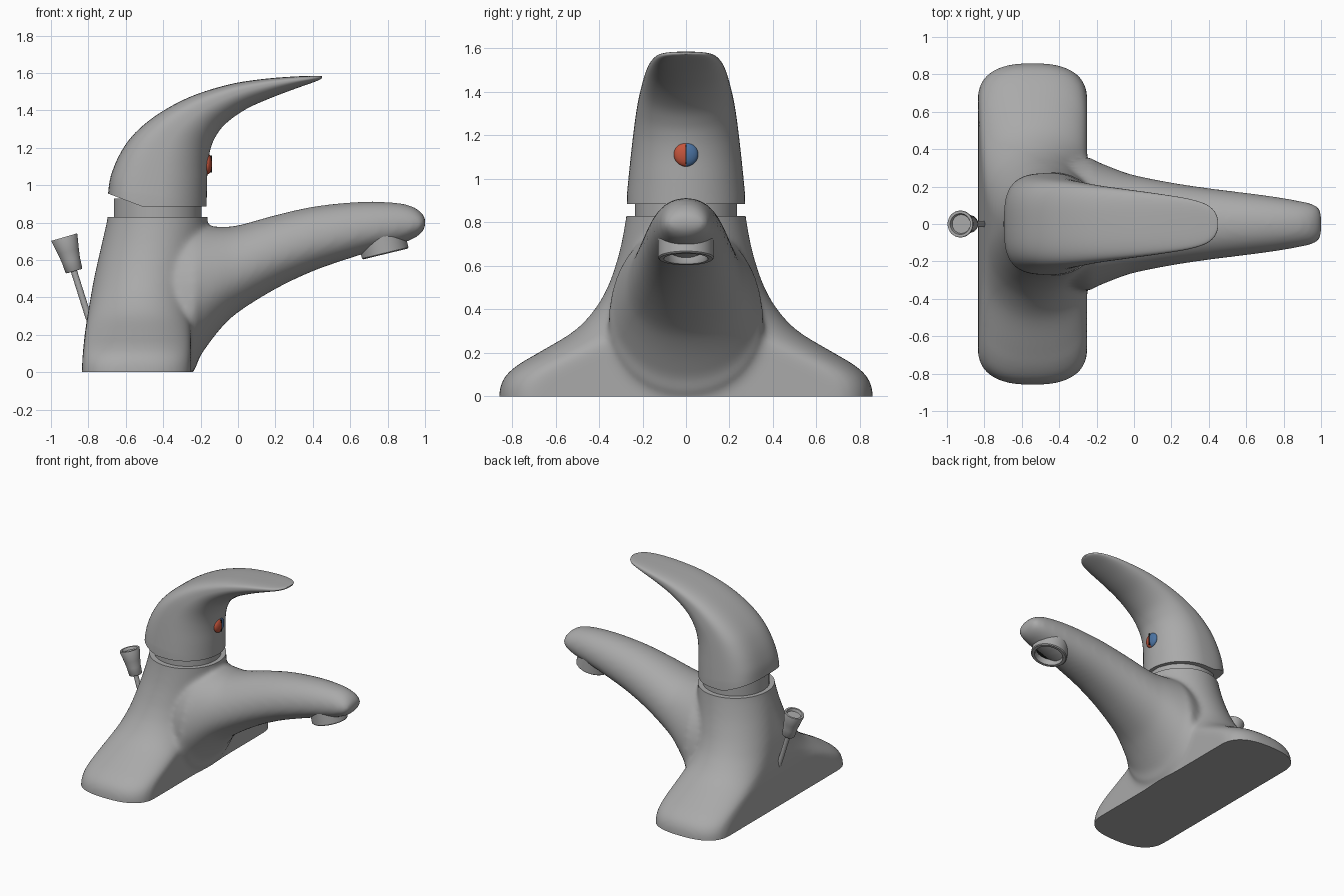
import bpy, bmesh, math
from mathutils import Vector, Matrix

if "Cube" in bpy.data.objects:
    bpy.data.objects.remove(bpy.data.objects["Cube"])


def material(name, rgb):
    m = bpy.data.materials.new(name)
    m.diffuse_color = (*rgb, 1)
    m.use_nodes = True
    m.node_tree.nodes["Principled BSDF"].inputs["Base Color"].default_value = m.diffuse_color
    return m


METAL = material("satin grey", (0.40, 0.40, 0.40))
RED = material("hot red", (0.55, 0.09, 0.045))
BLUE = material("cold blue", (0.07, 0.17, 0.36))
DARK = material("dark opening", (0.012, 0.014, 0.012))


def add_object(name, bm, mats=(METAL,), angle=40):
    bmesh.ops.recalc_face_normals(bm, faces=bm.faces)
    me = bpy.data.meshes.new(name)
    bm.to_mesh(me)
    bm.free()
    for m in mats:
        me.materials.append(m)
    ob = bpy.data.objects.new(name, me)
    bpy.context.collection.objects.link(ob)
    shade(ob, angle)
    return ob


def shade(ob, angle=40):
    bpy.ops.object.select_all(action='DESELECT')
    ob.select_set(True)
    bpy.context.view_layer.objects.active = ob
    bpy.ops.object.shade_smooth_by_angle(angle=math.radians(angle))


def smooth_rows(rows, steps=5):
    """Catmull-Rom interpolation of rows of numbers."""
    out, last = [], len(rows) - 1
    for i in range(last):
        p0, p1, p2, p3 = (rows[min(max(j, 0), last)] for j in (i - 1, i, i + 1, i + 2))
        for s in range(steps):
            t = s / steps
            out.append([0.5 * (2 * b + (c - a) * t + (2 * a - 5 * b + 4 * c - d) * t * t
                               + (3 * b - a - 3 * c + d) * t ** 3)
                        for a, b, c, d in zip(p0, p1, p2, p3)])
    return out + [list(rows[-1])]


def power(v, n):
    return math.copysign(abs(v) ** (2 / n), v)


def angles(n=64):
    return [(i + 0.5) * math.tau / n for i in range(n)]


def loft(bm, rings):
    rows = [[bm.verts.new(p) for p in r] for r in rings]
    n = len(rows[0])
    for a, b in zip(rows, rows[1:]):
        for i in range(n):
            bm.faces.new((a[i], a[(i + 1) % n], b[(i + 1) % n], b[i]))
    bm.faces.new(rows[0])
    bm.faces.new(rows[-1])


def lathe(name, profile, origin, axis, mats=(METAL,), dark_from=None):
    """Turn (radius, height) points about an axis; faces past dark_from are dark."""
    bm = bmesh.new()
    loft(bm, [[(r * math.cos(t), r * math.sin(t), h) for t in angles(40)] for r, h in profile])
    if dark_from is not None:
        bm.faces.ensure_lookup_table()
        for f in bm.faces[dark_from * 40:]:
            f.material_index = 1
        bm.faces[(len(profile) - 1) * 40].material_index = 0
    rot = Vector((0, 0, 1)).rotation_difference(Vector(axis)).to_matrix().to_4x4()
    bm.transform(Matrix.Translation(origin) @ rot)
    return add_object(name, bm, mats)


# Body: winged base rising to a round neck (z, back x, front x, half length, end depth, roundness)
base = [(-0.06, -0.837, -0.25, 0.86, 0.20, 2.5), (0, -0.835, -0.25, 0.86, 0.20, 2.5),
        (0.05, -0.833, -0.25, 0.852, 0.20, 2.5), (0.10, -0.83, -0.25, 0.825, 0.21, 2.4),
        (0.15, -0.825, -0.25, 0.765, 0.23, 2.3), (0.20, -0.82, -0.25, 0.68, 0.25, 2.2),
        (0.30, -0.805, -0.25, 0.515, 0.28, 2.1), (0.40, -0.788, -0.24, 0.42, 0.29, 2.0),
        (0.50, -0.77, -0.22, 0.362, 0.29, 2.0), (0.60, -0.748, -0.195, 0.325, 0.285, 2.0),
        (0.70, -0.725, -0.175, 0.298, 0.28, 2.0), (0.83, -0.697, -0.163, 0.275, 0.272, 2.0),
        (0.92, -0.69, -0.163, 0.268, 0.266, 2.0)]
rings = []
for z, xb, xf, hy, d, n in smooth_rows(base, 4):
    cx, rx = (xb + xf) / 2, (xf - xb) / 2
    d = min(d, hy)
    rings.append([(cx + rx * power(math.cos(t), n),
                   d * power(math.sin(t), n) + math.copysign(hy - d, math.sin(t)), z)
                  for t in angles()])
bm = bmesh.new()
loft(bm, rings)

# Spout (x, underside z, top z, half width)
spout = [(-0.50, -0.05, 0.76, 0.30), (-0.26, -0.01, 0.785, 0.355), (-0.20, 0.09, 0.785, 0.335),
         (-0.10, 0.225, 0.778, 0.295), (0.0, 0.32, 0.785, 0.262), (0.2, 0.445, 0.84, 0.222),
         (0.4, 0.54, 0.885, 0.192), (0.6, 0.61, 0.908, 0.167), (0.75, 0.655, 0.912, 0.147),
         (0.88, 0.69, 0.902, 0.125), (0.95, 0.72, 0.878, 0.11), (0.985, 0.748, 0.85, 0.092),
         (1.003, 0.78, 0.825, 0.06)]
rings = []
for x, lo, hi, hw in smooth_rows(spout, 4):
    mid = lo + (hi - lo) * 0.44
    rings.append([(x, hw * power(math.cos(t), 2.15),
                   mid + power(math.sin(t), 2.0) * (hi - mid if math.sin(t) > 0 else mid - lo))
                  for t in angles(48)])
loft(bm, rings)
body = add_object("body_and_spout", bm)


# Cutters that leave a flat underside and a crisp neck rim
def cutter(name, size, centre):
    b = bmesh.new()
    bmesh.ops.create_cube(b, size=1, matrix=Matrix.Translation(centre) @ Matrix.Diagonal((*size, 1)))
    ob = add_object(name, b)
    ob.hide_render = True
    return ob


cuts = [cutter("floor_cutter", (3, 3, 0.5), (0, 0, -0.25)),
        cutter("rim_cutter", (0.7, 0.7, 0.4), (-0.45, 0, 1.03))]
mod = body.modifiers.new("merge", 'REMESH')
mod.mode = 'VOXEL'
mod.voxel_size = 0.016
mod = body.modifiers.new("blend", 'SMOOTH')
mod.factor = 0.5
mod.iterations = 14
for c in cuts:
    mod = body.modifiers.new("cut", 'BOOLEAN')
    mod.operation = 'DIFFERENCE'
    mod.solver = 'EXACT'
    mod.object = c
mesh = bpy.data.meshes.new_from_object(body.evaluated_get(bpy.context.evaluated_depsgraph_get()))
body.modifiers.clear()
body.data = mesh
mesh.materials.clear()
mesh.materials.append(METAL)
for c in cuts:
    bpy.data.objects.remove(c)
shade(body)

# Collar between body and lever
lathe("collar", [(0.235, 0), (0.235, 0.13)], (-0.43, 0, 0.80), (0, 0, 1))

# Lever (top x, top z, underside x, underside z, half width, widest point from top)
lever = [(-0.695, 0.955, -0.168, 0.885, 0.272, 0.5), (-0.68, 1.05, -0.165, 1.0, 0.262, 0.5),
         (-0.63, 1.17, -0.162, 1.10, 0.25, 0.48), (-0.55, 1.28, -0.15, 1.18, 0.238, 0.45),
         (-0.42, 1.385, -0.125, 1.25, 0.224, 0.42), (-0.25, 1.475, -0.07, 1.325, 0.204, 0.4),
         (-0.05, 1.538, 0.04, 1.405, 0.182, 0.38), (0.12, 1.566, 0.18, 1.468, 0.160, 0.36),
         (0.28, 1.58, 0.31, 1.517, 0.135, 0.36), (0.38, 1.584, 0.395, 1.547, 0.105, 0.4),
         (0.43, 1.585, 0.435, 1.563, 0.065, 0.45), (0.45, 1.583, 0.45, 1.573, 0.02, 0.5)]
rings = []
for k, (tx, tz, ux, uz, hw, w) in enumerate(smooth_rows(lever, 5)):
    ring = []
    for t in angles():
        c, s = math.cos(t), math.sin(t)
        n = 3.2 if c < 0 else 2.0
        f = w + power(c, n) * (w if c < 0 else 1 - w)
        x, z = tx + (ux - tx) * f, tz + (uz - tz) * f
        if k == 0:   # flat front and rising back on the lower rim
            z = 0.885 + max(0, -0.51 - x) * 0.38
        ring.append((x, hw * power(s, n), z))
    rings.append(ring)
bm = bmesh.new()
loft(bm, rings)
add_object("lever", bm, angle=50)

# Temperature button, half red and half blue
bm = bmesh.new()
bmesh.ops.create_uvsphere(bm, u_segments=32, v_segments=16, radius=1,
                          matrix=Matrix.Translation((-0.165, 0, 1.113))
                          @ Matrix.Diagonal((0.026, 0.056, 0.056, 1)))
for f in bm.faces:
    f.material_index = 1 if f.calc_center_median().y > 0 else 0
add_object("temperature_button", bm, (RED, BLUE))

# Dark seam across the button
bm = bmesh.new()
bmesh.ops.create_cube(bm, size=1, matrix=Matrix.Translation((-0.152, 0, 1.113))
                      @ Matrix.Diagonal((0.028, 0.006, 0.09, 1)))
add_object("button_seam", bm, (DARK,))

# Hollow water outlet under the spout tip
lathe("water_outlet", [(0.128, -0.10), (0.128, 0.0), (0.122, 0.006), (0.102, 0.006), (0.098, 0.0),
                       (0.098, -0.04), (0.005, -0.04)],
      (0.787, 0, 0.638), (0.235, 0, -0.972), (METAL, DARK), dark_from=5)

# Drain rod and flared knob behind the body
axis = Vector((-0.28, 0, 0.96)).normalized()
lathe("drain_rod", [(0.017, 0), (0.017, 0.30)], (-0.795, 0, 0.28), Vector((-0.3, 0, 0.95)).normalized())
lathe("drain_knob", [(0.042, 0), (0.047, 0.006), (0.05, 0.06), (0.058, 0.11), (0.072, 0.184),
                     (0.07, 0.19), (0.056, 0.19), (0.05, 0.17), (0.005, 0.17)],
      (-0.876, 0, 0.54), axis)
